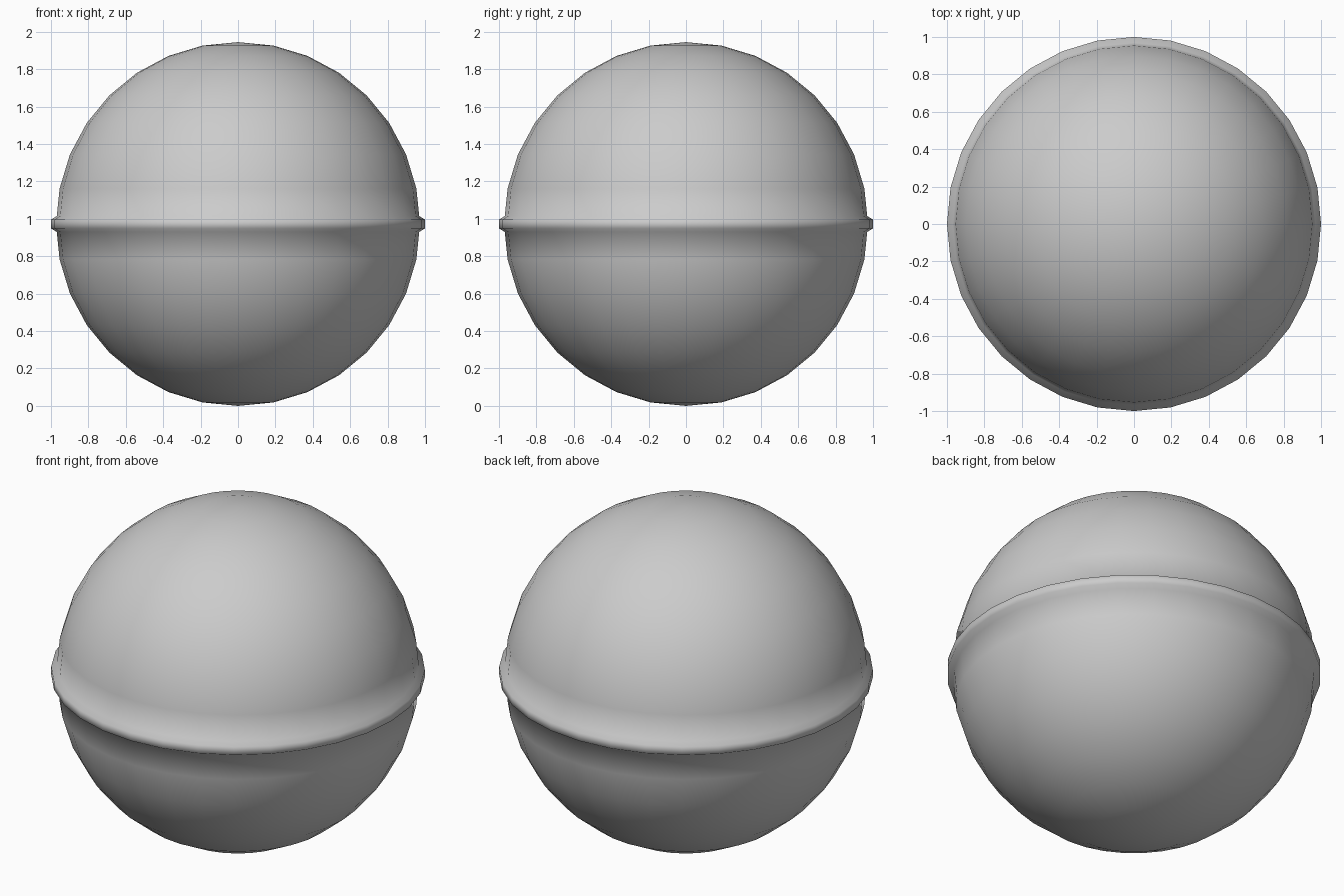
import bpy, bmesh
from math import pi, sin, cos

if "Cube" in bpy.data.objects:
    bpy.data.objects.remove(bpy.data.objects["Cube"])

R, C, SEG, RINGS = 0.9725, 0.9725, 32, 16

# Half profile of the ball, with a small raised band at the equator
upper = [(R * sin(i * pi / RINGS), R * cos(i * pi / RINGS)) for i in range(RINGS // 2)]
upper += [(0.969, 0.042), (1.0, 0.024)]
profile = upper + [(r, -z) for r, z in reversed(upper)]

# Ball: spin the profile around z
bm = bmesh.new()
verts = [bm.verts.new((r, 0, z + C)) for r, z in profile]
edges = [bm.edges.new(pair) for pair in zip(verts, verts[1:])]
bmesh.ops.spin(bm, geom=verts + edges, cent=(0, 0, 0), axis=(0, 0, 1),
               angle=2 * pi, steps=SEG, use_merge=False)
bmesh.ops.remove_doubles(bm, verts=bm.verts, dist=0.0005)
bmesh.ops.recalc_face_normals(bm, faces=bm.faces)
for f in bm.faces:
    f.smooth = True
mesh = bpy.data.meshes.new("banded_ball")
bm.to_mesh(mesh)
bm.free()
ball = bpy.data.objects.new("banded_ball", mesh)
bpy.context.collection.objects.link(ball)
